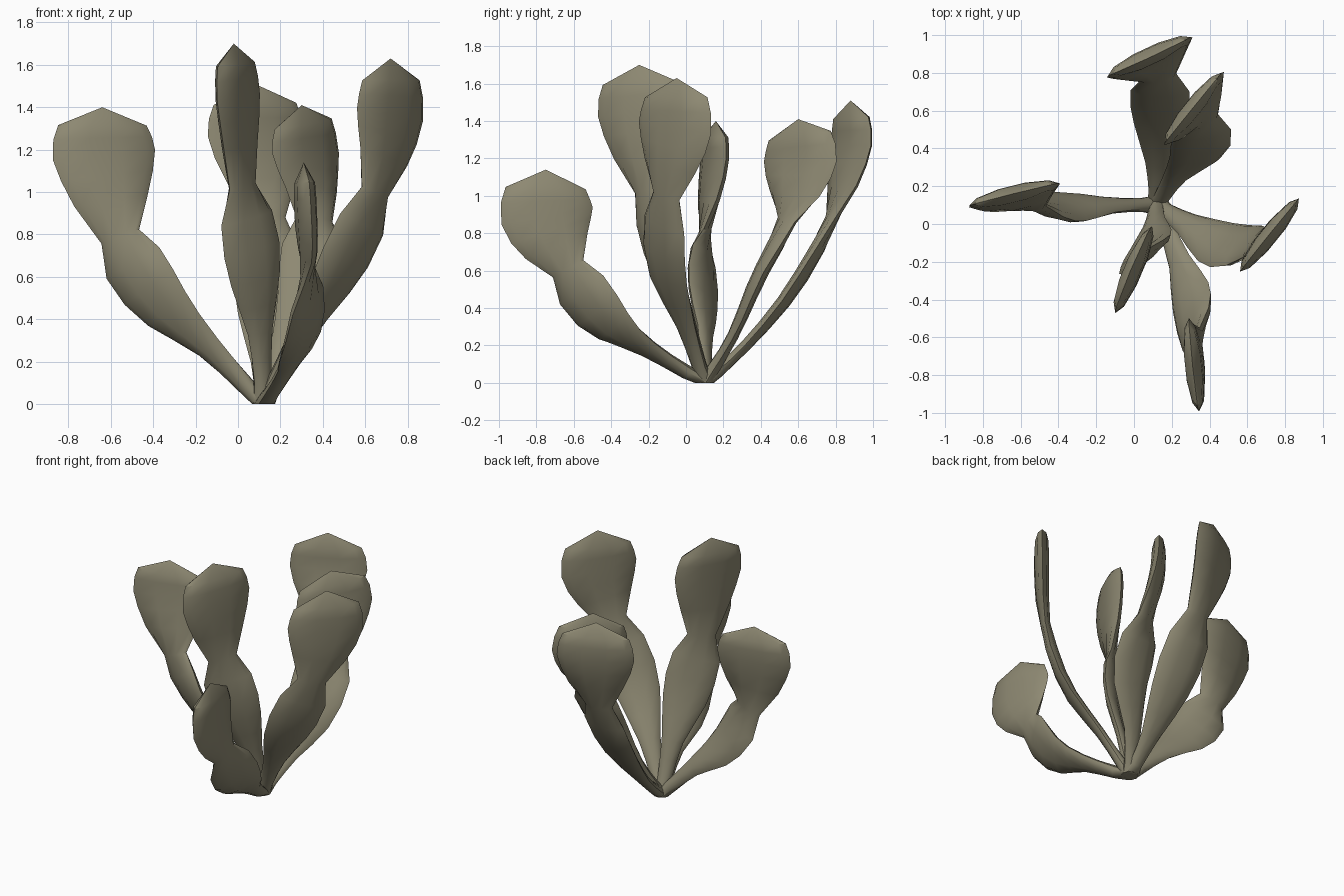
import bpy, bmesh, math
from mathutils import Vector

if "Cube" in bpy.data.objects:
    bpy.data.objects.remove(bpy.data.objects["Cube"])

SIDES = 10
BASE = (0.12, 0.10, 0.0)

mat = bpy.data.materials.new("dusty_olive")
mat.diffuse_color = (0.27, 0.25, 0.17, 1)
mat.use_nodes = True
mat.node_tree.nodes["Principled BSDF"].inputs["Base Color"].default_value = mat.diffuse_color

# shared outline: (position along path, half width, half thickness)
# path position: 0 = root, 3 = waist between the two pads, 5 = tip
PROFILE = [(0, .055, .05), (.3, .045, .035), (.65, .055, .03), (1, .07, .03),
           (1.4, .105, .033), (1.8, .14, .037), (2.2, .16, .04), (2.6, .155, .04),
           (3, .095, .033), (3.45, .18, .043), (3.75, .225, .047), (4.05, .25, .048),
           (4.35, .24, .048), (4.62, .215, .045)]

# name, lower pad angle, upper pad angle, path: two stem points, waist, pad middle, tip
LEAVES = [
    ("left_leaf", -23, 14, [(-.14, .10, .27), (-.38, .09, .50), (-.555, .10, .79), (-.63, .15, 1.16), (-.64, .16, 1.40)]),
    ("centre_leaf", 35, 67, [(.105, .0, .34), (.075, -.12, .66), (.02, -.20, 1.03), (.0, -.24, 1.43), (-.02, -.25, 1.70)]),
    ("right_leaf", 40, 51, [(.28, .0, .30), (.47, -.11, .62), (.645, -.105, 1.0), (.715, -.06, 1.35), (.72, -.05, 1.63)]),
    ("front_leaf", 66, 96, [(.24, -.20, .18), (.31, -.43, .34), (.33, -.63, .61), (.32, -.74, .88), (.31, -.75, 1.14)]),
    ("back_leaf", -5, 25, [(.13, .32, .20), (.14, .57, .50), (.13, .78, .88), (.085, .88, 1.25), (.08, .88, 1.51)]),
    ("back_right_leaf", 5, 51, [(.22, .25, .25), (.34, .38, .55), (.36, .54, .87), (.32, .61, 1.17), (.30, .60, 1.41)]),
]


def path_point(pts, u):
    """Smooth curve through the points."""
    i = min(int(u), len(pts) - 2)
    t = u - i
    p1, p2 = pts[i], pts[i + 1]
    p0 = pts[i - 1] if i else p1 * 2 - p2
    p3 = pts[i + 2] if i + 2 < len(pts) else p2 * 2 - p1
    return 0.5 * (2 * p1 + (p2 - p0) * t + (2 * p0 - 5 * p1 + 4 * p2 - p3) * t * t
                  + (3 * p1 - p0 - 3 * p2 + p3) * t ** 3)


def make_leaf(name, low, high, path):
    pts = [Vector(BASE)] + [Vector(p) for p in path]
    bm = bmesh.new()
    rings = []
    for u, hw, ht in PROFILE:
        c = path_point(pts, u)
        tangent = (path_point(pts, min(u + .05, 5)) - path_point(pts, max(u - .05, 0))).normalized()
        if u == 0:
            tangent = Vector((0, 0, 1))
        # the leaf twists between its lower and upper pad
        k = min(max((u - 2.5) / 1.0, 0), 1)
        a = math.radians(low + (high - low) * k)
        d = Vector((math.cos(a), math.sin(a), 0))
        w = (d - tangent * d.dot(tangent)).normalized()
        n = tangent.cross(w)
        ring = []
        for j in range(SIDES):
            b = math.tau * j / SIDES
            v = c + w * (hw * math.cos(b)) + n * (ht * math.sin(b))
            v.z = max(v.z, 0)
            ring.append(bm.verts.new(v))
        rings.append(ring)
    tip = bm.verts.new(pts[-1])
    for r, s in zip(rings, rings[1:]):
        for j in range(SIDES):
            k = (j + 1) % SIDES
            bm.faces.new((r[j], r[k], s[k], s[j]))
    for j in range(SIDES):
        bm.faces.new((rings[-1][j], rings[-1][(j + 1) % SIDES], tip))
    bm.faces.new(rings[0][::-1])
    bmesh.ops.recalc_face_normals(bm, faces=bm.faces)
    me = bpy.data.meshes.new(name)
    bm.to_mesh(me)
    bm.free()
    me.materials.append(mat)
    ob = bpy.data.objects.new(name, me)
    bpy.context.collection.objects.link(ob)
    bpy.ops.object.select_all(action='DESELECT')
    ob.select_set(True)
    bpy.context.view_layer.objects.active = ob
    bpy.ops.object.shade_smooth_by_angle(angle=math.radians(40))


for leaf in LEAVES:
    make_leaf(*leaf)
